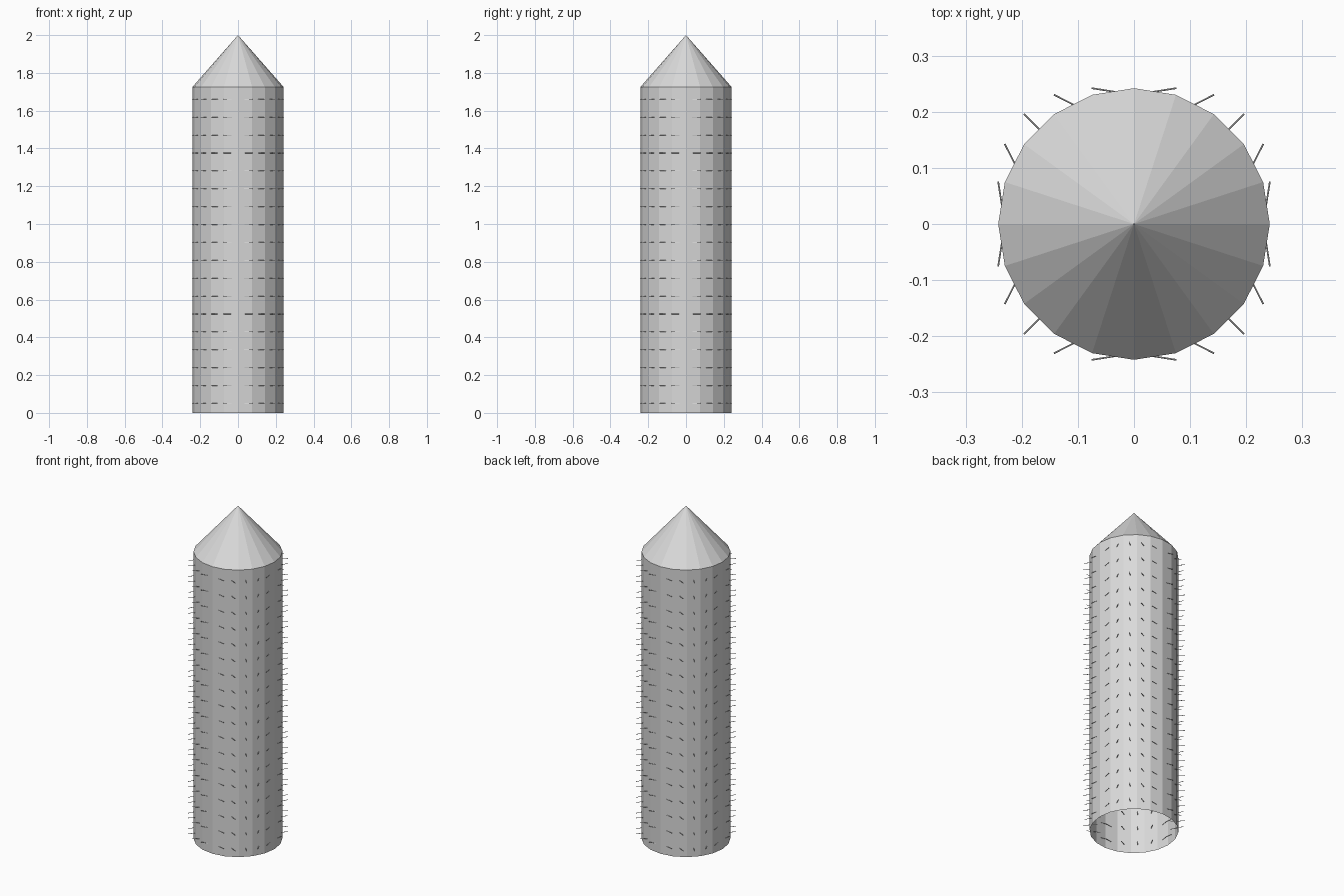
import bpy
import bmesh
from math import cos, sin, pi
from mathutils import Matrix, Vector

SIDES = 20
RADIUS = 0.242
SHOULDER = 1.725
TIP = 2.0
ROWS = 18
FIRST_ROW, LAST_ROW = 0.05, 1.66
PIN_LENGTH, PIN_RADIUS = 0.077, 0.0015

default = bpy.data.objects.get("Cube")
if default:
    bpy.data.objects.remove(default, do_unlink=True)

grey = bpy.data.materials.new("light grey")
grey.use_nodes = True
colour = (0.7, 0.7, 0.7, 1)
grey.diffuse_color = colour
grey.node_tree.nodes["Principled BSDF"].inputs["Base Color"].default_value = colour


def add_object(name, bm):
    mesh = bpy.data.meshes.new(name)
    bm.to_mesh(mesh)
    bm.free()
    mesh.materials.append(grey)
    obj = bpy.data.objects.new(name, mesh)
    bpy.context.collection.objects.link(obj)
    return obj


def ring(bm, z):
    return [bm.verts.new((RADIUS * cos(2 * pi * i / SIDES),
                          RADIUS * sin(2 * pi * i / SIDES), z))
            for i in range(SIDES)]


# Open-ended faceted tube
bm = bmesh.new()
low, high = ring(bm, 0), ring(bm, SHOULDER)
for i in range(SIDES):
    j = (i + 1) % SIDES
    bm.faces.new((low[i], low[j], high[j], high[i]))
add_object("tube_body", bm)

# Pointed roof
bm = bmesh.new()
base = ring(bm, SHOULDER)
apex = bm.verts.new((0, 0, TIP))
for i in range(SIDES):
    bm.faces.new((base[i], base[(i + 1) % SIDES], apex))
add_object("cone_tip", bm)

# Thin pins through the middle of each facet, their headings mirrored about the diagonal
bm = bmesh.new()
apothem = RADIUS * cos(pi / SIDES)
for row in range(ROWS):
    z = FIRST_ROW + (LAST_ROW - FIRST_ROW) * row / (ROWS - 1)
    for i in range(SIDES):
        angle = 2 * pi * (i + 0.5) / SIDES
        heading = Vector((sin(angle), cos(angle), 0))
        turn = heading.to_track_quat('Z', 'Y').to_matrix().to_4x4()
        place = Matrix.Translation((apothem * cos(angle), apothem * sin(angle), z))
        bmesh.ops.create_cone(bm, cap_ends=True, segments=8, radius1=PIN_RADIUS,
                              radius2=PIN_RADIUS, depth=PIN_LENGTH, matrix=place @ turn)
add_object("wall_pins", bm)
